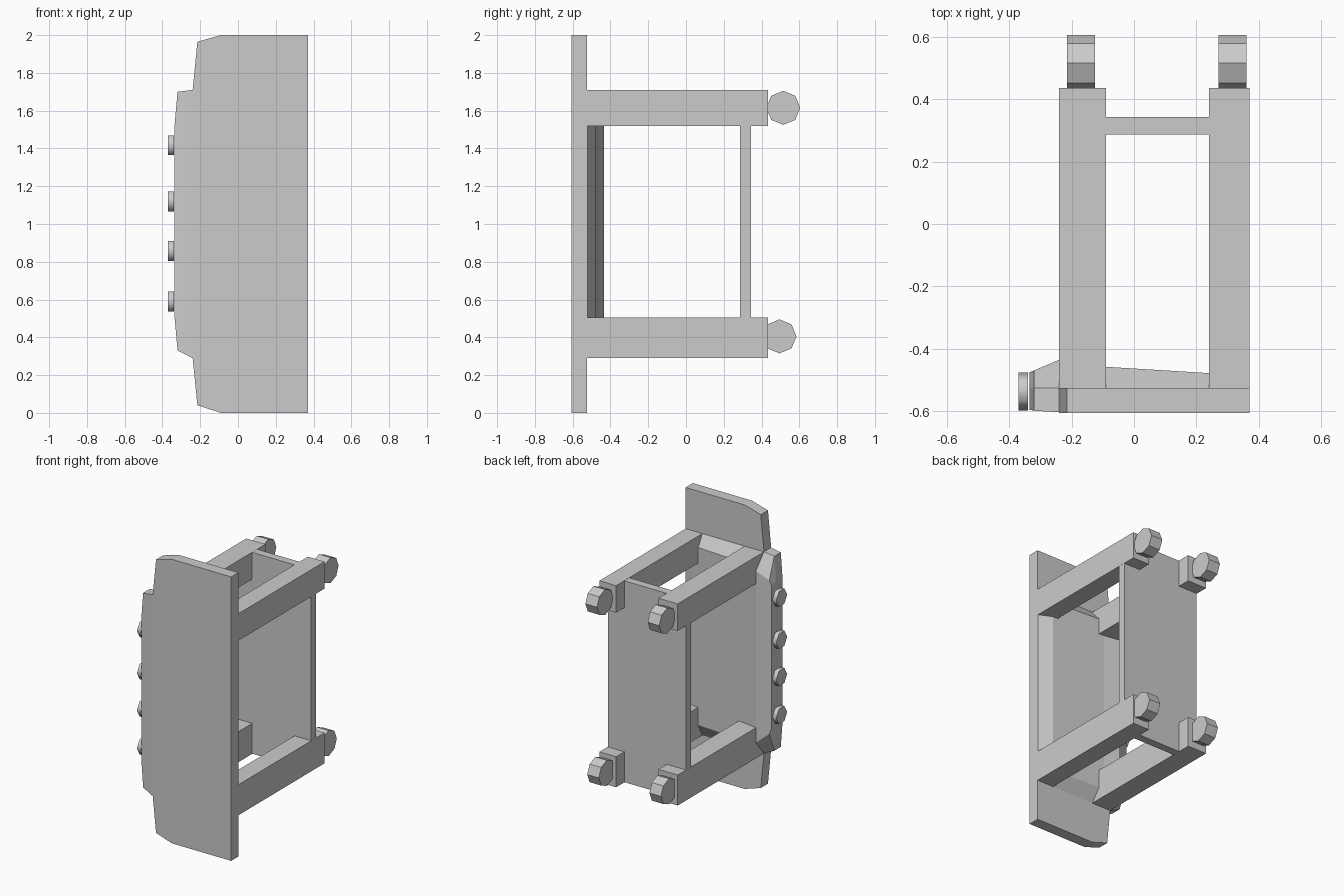
import bpy, bmesh
from math import radians, pi
from mathutils import Matrix

if "Cube" in bpy.data.objects:
    bpy.data.objects.remove(bpy.data.objects["Cube"])


def finish(name, bm):
    bmesh.ops.recalc_face_normals(bm, faces=bm.faces)
    me = bpy.data.meshes.new(name)
    bm.to_mesh(me)
    bm.free()
    ob = bpy.data.objects.new(name, me)
    bpy.context.collection.objects.link(ob)
    return ob


def box(name, x, y, z):
    bm = bmesh.new()
    bmesh.ops.create_cube(bm, size=1)
    for v in bm.verts:
        v.co = [(r[0] + r[1]) / 2 + c * (r[1] - r[0]) for c, r in zip(v.co, (x, y, z))]
    return finish(name, bm)


def disc(name, x, y, z, r, sides, turn=0):
    """Prism with its axis along x."""
    bm = bmesh.new()
    m = (Matrix.Translation(((x[0] + x[1]) / 2, y, z)) @ Matrix.Rotation(turn, 4, 'X')
         @ Matrix.Rotation(pi / 2, 4, 'Y'))
    bmesh.ops.create_cone(bm, cap_ends=True, segments=sides, radius1=r, radius2=r,
                          depth=x[1] - x[0], matrix=m)
    return finish(name, bm)


def loft(name, sections):
    bm = bmesh.new()
    rings = [[bm.verts.new(p) for p in s] for s in sections]
    for a, b in zip(rings, rings[1:]):
        n = len(a)
        for i in range(n):
            bm.faces.new((a[i], a[(i + 1) % n], b[(i + 1) % n], b[i]))
    bm.faces.new(rings[0])
    bm.faces.new(rings[-1])
    return finish(name, bm)


# Flat front panel with clipped corners on the left
outline = [(0.37, 0), (0.37, 2), (-0.09, 2), (-0.215, 1.965), (-0.24, 1.71),
           (-0.24, 0.29), (-0.215, 0.04), (-0.09, 0)]
loft("front_panel", [[(x, y, z) for x, z in outline] for y in (-0.605, -0.525)])

# Bevelled body behind the panel, bulging out at the left side
# x, front y, base z low/high, back y, back z low/high
rows = [(0.37, -0.60, 0.29, 1.71, -0.522, 0.292, 1.708),
        (0.28, -0.60, 0.29, 1.71, -0.48, 0.38, 1.63),
        (-0.13, -0.60, 0.29, 1.71, -0.455, 0.38, 1.63),
        (-0.24, -0.603, 0.29, 1.71, -0.435, 0.40, 1.61),
        (-0.32, -0.598, 0.33, 1.70, -0.469, 0.47, 1.55),
        (-0.335, -0.595, 0.50, 1.53, -0.475, 0.51, 1.52)]
loft("bevelled_body", [[(x, f, lo), (x, -0.525, lo), (x, b, bl), (x, b, bh),
                        (x, -0.525, hi), (x, f, hi)] for x, f, lo, hi, b, bl, bh in rows])

# Four arms running backwards, each with an octagonal knob
for level, z, ky, kz in (("lower", (0.29, 0.505), 0.495, 0.405),
                         ("upper", (1.52, 1.71), 0.515, 1.615)):
    for side, ax, kx in (("left", (-0.24, -0.09), (-0.215, -0.125)),
                         ("right", (0.24, 0.37), (0.27, 0.36))):
        box(f"{level}_{side}_arm", ax, (-0.60, 0.435), z)
        disc(f"{level}_{side}_knob", kx, ky, kz, 0.09, 8)

# Rear plate joining the arms
box("rear_plate", (-0.239, 0.369), (0.287, 0.343), (0.291, 1.709))

# Hexagonal side buttons, points facing front and back
for i, z in enumerate((0.59, 0.858, 1.12, 1.417)):
    ob = disc(f"side_button_{i + 1}", (-0.37, -0.34), -0.536, z, 0.061, 6)
    bpy.ops.object.select_all(action='DESELECT')
    ob.select_set(True)
    bpy.context.view_layer.objects.active = ob
    bpy.ops.object.shade_smooth_by_angle(angle=radians(65))
